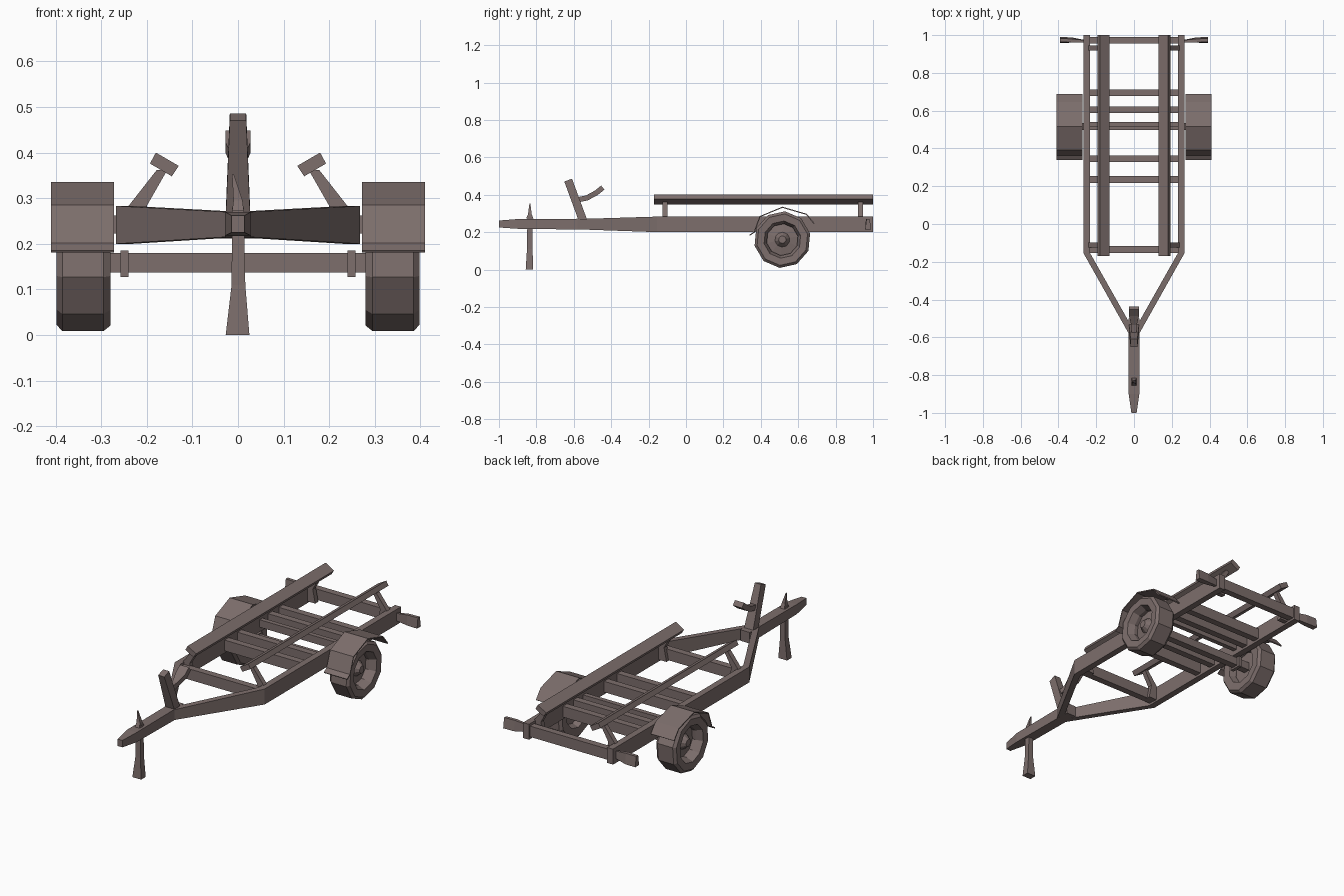
import bpy, bmesh, math
from mathutils import Vector

cube = bpy.data.objects.get("Cube")
if cube:
    bpy.data.objects.remove(cube, do_unlink=True)

# One dull brown paint for the whole trailer
COLOR = (0.205, 0.157, 0.15, 1)
paint = bpy.data.materials.new("dull brown")
paint.use_nodes = True
paint.diffuse_color = COLOR
bsdf = paint.node_tree.nodes["Principled BSDF"]
bsdf.inputs["Base Color"].default_value = COLOR
bsdf.inputs["Roughness"].default_value = 0.8


def loft(name, rings, side=1, closed=False):
    """Skin a row of equal-sized rings; side=-1 mirrors across x."""
    bm = bmesh.new()
    rows = [[bm.verts.new((p[0] * side, p[1], p[2])) for p in r] for r in rings]
    n = len(rows[0])
    pairs = list(zip(rows, rows[1:]))
    if closed:
        pairs.append((rows[-1], rows[0]))
    else:
        bm.faces.new(rows[0])
        bm.faces.new(rows[-1])
    for a, b in pairs:
        for i in range(n):
            j = (i + 1) % n
            bm.faces.new((a[i], a[j], b[j], b[i]))
    bmesh.ops.recalc_face_normals(bm, faces=bm.faces)
    mesh = bpy.data.meshes.new(name)
    bm.to_mesh(mesh)
    bm.free()
    mesh.materials.append(paint)
    obj = bpy.data.objects.new(name, mesh)
    bpy.context.collection.objects.link(obj)
    return obj


def ring_y(y, x0, x1, z0, z1):
    return [(x0, y, z0), (x1, y, z0), (x1, y, z1), (x0, y, z1)]


def ring_z(z, x0, x1, y0, y1):
    return [(x0, y0, z), (x1, y0, z), (x1, y1, z), (x0, y1, z)]


def box(name, x0, x1, y0, y1, z0, z1, side=1):
    return loft(name, [ring_y(y0, x0, x1, z0, z1), ring_y(y1, x0, x1, z0, z1)], side)


def strip(name, path, half_widths, thick, centre_x=0, side=1):
    """Flat bar following a (y, z) path, with a width at each point."""
    rings = []
    for i, (y, z) in enumerate(path):
        a, b = path[max(i - 1, 0)], path[min(i + 1, len(path) - 1)]
        d = Vector((b[0] - a[0], b[1] - a[1])).normalized() * thick / 2
        w = half_widths[i]
        rings.append([(centre_x + u * w, y - v * d.y, z + v * d.x)
                      for u, v in ((-1, -1), (1, -1), (1, 1), (-1, 1))])
    return loft(name, rings, side)


WHEEL_Y, WHEEL_Z, SIDES = 0.515, 0.16, 10


def lathe(name, profile, side, closed):
    """Turn (x, radius) points around the axle."""
    rings = []
    for x, r in profile:
        rings.append([(x, WHEEL_Y + r * math.cos(t), WHEEL_Z + r * math.sin(t))
                      for t in ((i + 0.35) * math.tau / SIDES for i in range(SIDES))])
    return loft(name, rings, side, closed)


for side, tag in ((1, "left"), (-1, "right")):
    # Frame rail bending in to the tongue
    loft(tag + "_frame_rail", [
        ring_y(1.0, 0.232, 0.267, 0.2, 0.283),
        ring_y(-0.155, 0.232, 0.267, 0.2, 0.283),
        ring_y(-0.58, -0.008, 0.028, 0.215, 0.27)], side)

    # Tilted bunk and its two posts
    section = ((0.13, 0.371), (0.145, 0.348), (0.193, 0.376), (0.18, 0.4))
    loft(tag + "_bunk", [[(x, y, z) for x, z in section] for y in (-0.17, 1.0)], side)
    for y, end in ((-0.112, "front"), (0.932, "rear")):
        loft(f"{tag}_{end}_bunk_post", [
            ring_z(0.21, 0.185, 0.245, y - 0.013, y + 0.013),
            ring_z(0.283, 0.2, 0.24, y - 0.013, y + 0.013),
            ring_z(0.362, 0.155, 0.178, y - 0.013, y + 0.013)], side)

    # Tyre, recessed rim and pointed hub
    lathe(tag + "_tyre", [(0.283, 0.095), (0.28, 0.14), (0.295, 0.152), (0.385, 0.152),
                          (0.398, 0.138), (0.395, 0.1), (0.36, 0.085), (0.315, 0.085)], side, True)
    lathe(tag + "_rim", [(0.32, 0.09), (0.34, 0.088), (0.348, 0.04), (0.375, 0.02)], side, False)

    # Fender sheet and rear lamp arm
    strip(tag + "_fender", [(0.34, 0.183), (0.365, 0.2), (0.395, 0.283), (0.515, 0.333),
                            (0.645, 0.295), (0.685, 0.245)], [0.069] * 6, 0.006, 0.341, side)
    loft(tag + "_lamp_arm", [
        [(0.25, 0.962, 0.225), (0.25, 0.972, 0.225), (0.25, 0.972, 0.26), (0.25, 0.962, 0.26)],
        [(0.33, 0.96, 0.215), (0.33, 0.988, 0.215), (0.33, 0.98, 0.27), (0.33, 0.962, 0.27)],
        [(0.392, 0.958, 0.215), (0.392, 0.99, 0.215), (0.392, 0.982, 0.27), (0.392, 0.965, 0.27)]],
        side)

    # Axle clamp
    box(tag + "_axle_clamp", 0.24, 0.258, 0.485, 0.55, 0.127, 0.185, side)

# Cross members
for i, y in enumerate((-0.135, 0.235, 0.345, 0.605, 0.695, 0.973)):
    box(f"cross_member_{i + 1}", -0.235, 0.235, y - 0.018, y + 0.018, 0.212, 0.27)
box("axle_cross_member", -0.235, 0.235, 0.515, 0.54, 0.225, 0.265)

# Axle between the wheels
box("axle", -0.33, 0.33, 0.497, 0.535, 0.137, 0.18)

# Tongue with narrowed coupler nose
loft("tongue", [
    ring_y(-1.0, -0.014, 0.014, 0.225, 0.262),
    ring_y(-0.9, -0.028, 0.028, 0.218, 0.27),
    ring_y(-0.5, -0.028, 0.028, 0.213, 0.272)])

# Winch post with curved bow stop
strip("winch_post", [(-0.55, 0.26), (-0.63, 0.478)], [0.027, 0.018], 0.044)
strip("bow_stop", [(-0.585, 0.372), (-0.53, 0.383), (-0.48, 0.41), (-0.445, 0.438)],
      [0.014, 0.014, 0.027, 0.027], 0.028)

# Jack leg, flared foot and spiked handle
loft("jack_leg", [
    ring_z(0.0, -0.027, 0.025, -0.857, -0.818),
    ring_z(0.11, -0.014, 0.016, -0.85, -0.82),
    ring_z(0.28, -0.013, 0.013, -0.848, -0.82)])
loft("jack_handle", [
    ring_z(0.272, -0.013, 0.013, -0.855, -0.815),
    ring_z(0.295, -0.01, 0.01, -0.845, -0.825),
    ring_z(0.352, -0.013, -0.009, -0.837, -0.832)])
